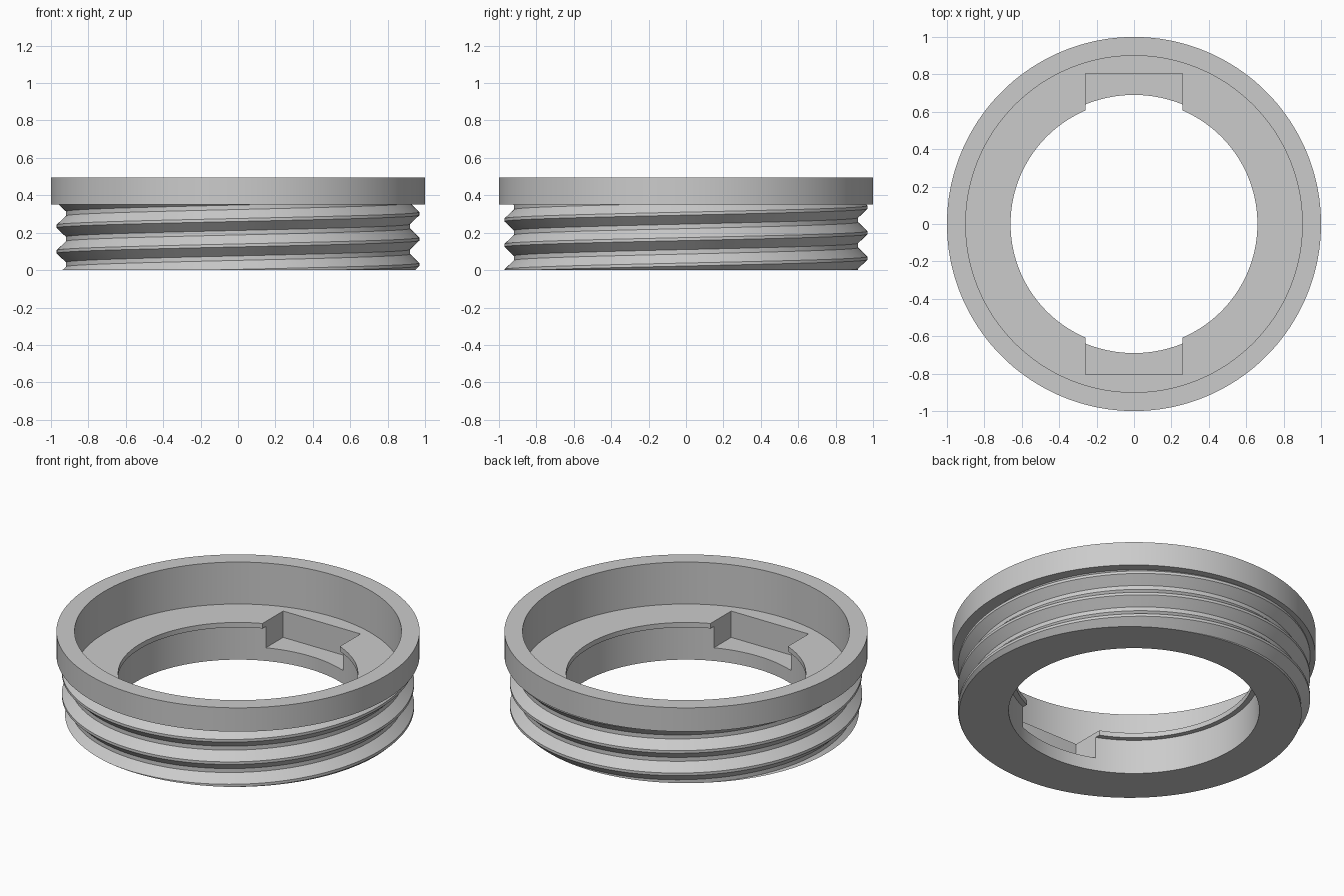
import bpy, bmesh
from math import cos, sin, pi

if "Cube" in bpy.data.objects:
    bpy.data.objects.remove(bpy.data.objects["Cube"], do_unlink=True)

SEGMENTS = 180
PITCH, CREST_Z = 0.136, 0.03       # thread lead, and crest height at +x
CREST, ROOT = 0.97, 0.92           # thread radii
CREST_FLAT, ROOT_FLAT = 0.008, 0.012   # half widths of the flats
FLANGE_Z, TOP_Z = 0.35, 0.495
FLOOR_Z, LIP_Z = 0.24, 0.21
LIP_R, BORE_R, RECESS_R = 0.66, 0.69, 0.9

grey = bpy.data.materials.new("plain grey")
grey.use_nodes = True
colour = (0.6, 0.6, 0.6, 1)
grey.diffuse_color = colour
grey.node_tree.nodes["Principled BSDF"].inputs["Base Color"].default_value = colour


def thread_radius(z, crest):
    """Trapezoid thread profile at height z, given one crest height."""
    d = abs((z - crest + PITCH / 2) % PITCH - PITCH / 2)
    t = (d - CREST_FLAT) / (PITCH / 2 - ROOT_FLAT - CREST_FLAT)
    return CREST + (ROOT - CREST) * min(max(t, 0), 1)


def section(turn):
    """Closed cross-section of the ring at a fraction of a turn."""
    crest = CREST_Z + PITCH * turn
    steps = (-CREST_FLAT, CREST_FLAT, PITCH / 2 - ROOT_FLAT, PITCH / 2 + ROOT_FLAT)
    heights = [crest + k * PITCH + s for k in range(-3, 5) for s in steps]
    heights = [min(max(z, 0), FLANGE_Z) for z in heights]
    thread = [(thread_radius(z, crest), z) for z in heights]
    return thread + [(1, FLANGE_Z), (1, TOP_Z), (RECESS_R, TOP_Z), (RECESS_R, FLOOR_Z),
                     (LIP_R, FLOOR_Z), (LIP_R, LIP_Z), (BORE_R, LIP_Z), (BORE_R, 0)]


# Threaded ring: sweep the section one full turn and weld the seam
bm = bmesh.new()
columns = []
for i in range(SEGMENTS + 1):
    a = 2 * pi * i / SEGMENTS
    columns.append([bm.verts.new((r * cos(a), r * sin(a), z))
                    for r, z in section(i / SEGMENTS)])
for a, b in zip(columns, columns[1:]):
    for j in range(len(a)):
        k = (j + 1) % len(a)
        bm.faces.new((a[j], b[j], b[k], a[k]))
bmesh.ops.remove_doubles(bm, verts=bm.verts, dist=1e-5)
bmesh.ops.recalc_face_normals(bm, faces=bm.faces)
mesh = bpy.data.meshes.new("threaded_ring")
bm.to_mesh(mesh)
bm.free()
mesh.materials.append(grey)
ring = bpy.data.objects.new("threaded_ring", mesh)
bpy.context.collection.objects.link(ring)


def select_only(obj):
    bpy.ops.object.select_all(action='DESELECT')
    obj.select_set(True)
    bpy.context.view_layer.objects.active = obj


# Two square key notches cut down from the recess floor
for side in (-1, 1):
    bpy.ops.mesh.primitive_cube_add(size=1, location=(0, side * 0.6525, 0.23))
    cutter = bpy.context.object
    cutter.name = "notch_cutter"
    cutter.scale = (0.52, 0.305, 0.30)
    cutter.hide_render = True
    cutter.data.materials.append(grey)
    select_only(ring)
    mod = ring.modifiers.new("notch", 'BOOLEAN')
    mod.operation, mod.solver, mod.object = 'DIFFERENCE', 'EXACT', cutter
    bpy.ops.object.modifier_apply(modifier=mod.name)
    bpy.data.objects.remove(cutter, do_unlink=True)

select_only(ring)
bpy.ops.object.shade_smooth_by_angle(angle=pi / 6)
